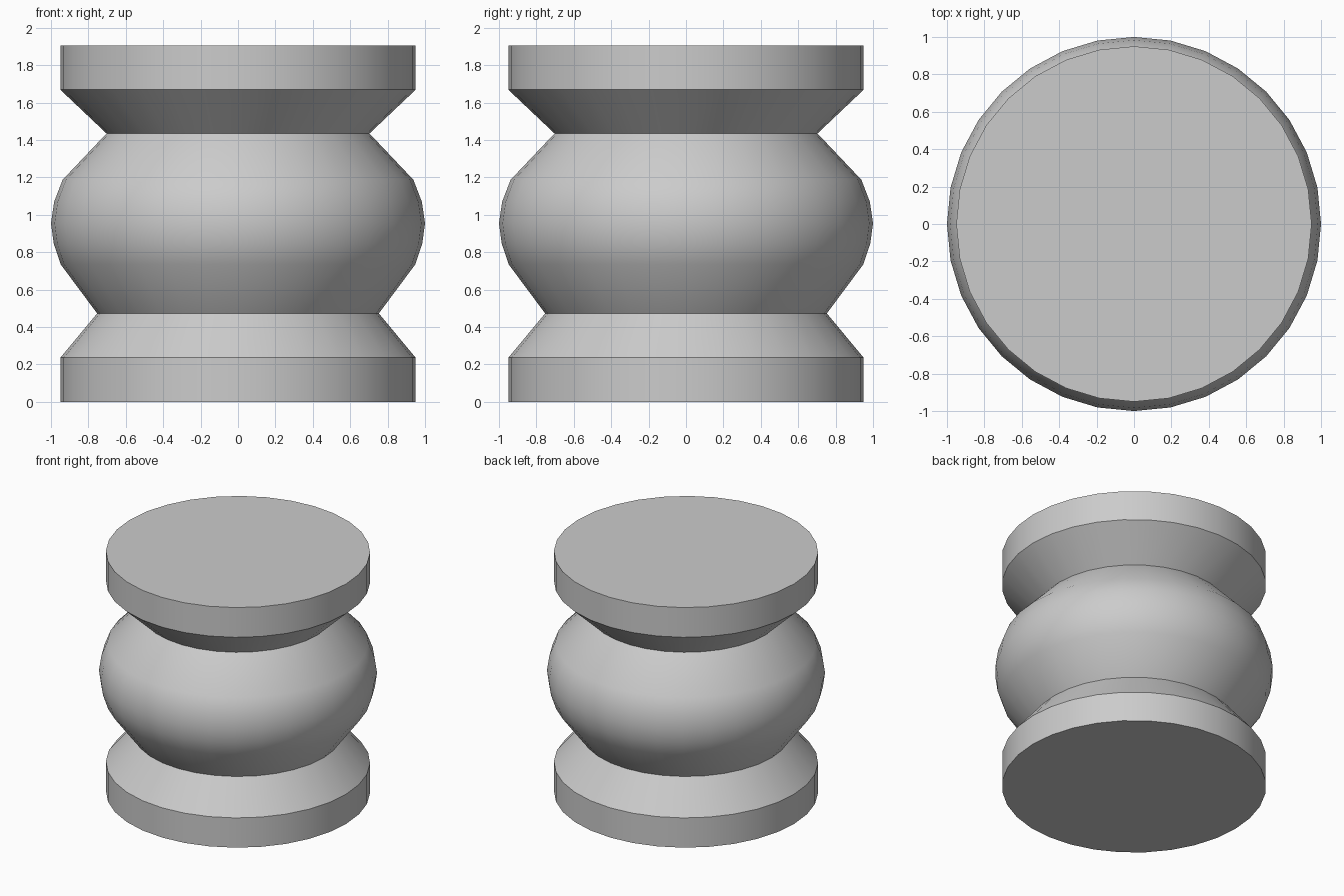
import bpy, bmesh, math

if "Cube" in bpy.data.objects:
    bpy.data.objects.remove(bpy.data.objects["Cube"])

SIDES = 32
# Half profile (radius, height): lower disc, waist, rounded belly, neck, upper disc
PROFILE = [
    (0.95, 0.0), (0.95, 0.236), (0.753, 0.473),
    (0.948, 0.735), (0.985, 0.845), (1.0, 0.955), (0.983, 1.07), (0.938, 1.187),
    (0.703, 1.435), (0.95, 1.669), (0.95, 1.905),
]

# Turned body with capped ends
bm = bmesh.new()
rings = []
for r, z in PROFILE:
    rings.append([bm.verts.new((r * math.cos(2 * math.pi * i / SIDES),
                                r * math.sin(2 * math.pi * i / SIDES), z))
                  for i in range(SIDES)])
for lo, hi in zip(rings, rings[1:]):
    for i in range(SIDES):
        j = (i + 1) % SIDES
        bm.faces.new((lo[i], lo[j], hi[j], hi[i]))
bm.faces.new(rings[0][::-1])
bm.faces.new(rings[-1])

mesh = bpy.data.meshes.new("turned_pedestal")
bm.to_mesh(mesh)
bm.free()
body = bpy.data.objects.new("turned_pedestal", mesh)
bpy.context.collection.objects.link(body)

# Smooth belly, crisp disc rims and waists
bpy.context.view_layer.objects.active = body
body.select_set(True)
bpy.ops.object.shade_smooth_by_angle(angle=math.radians(32))
